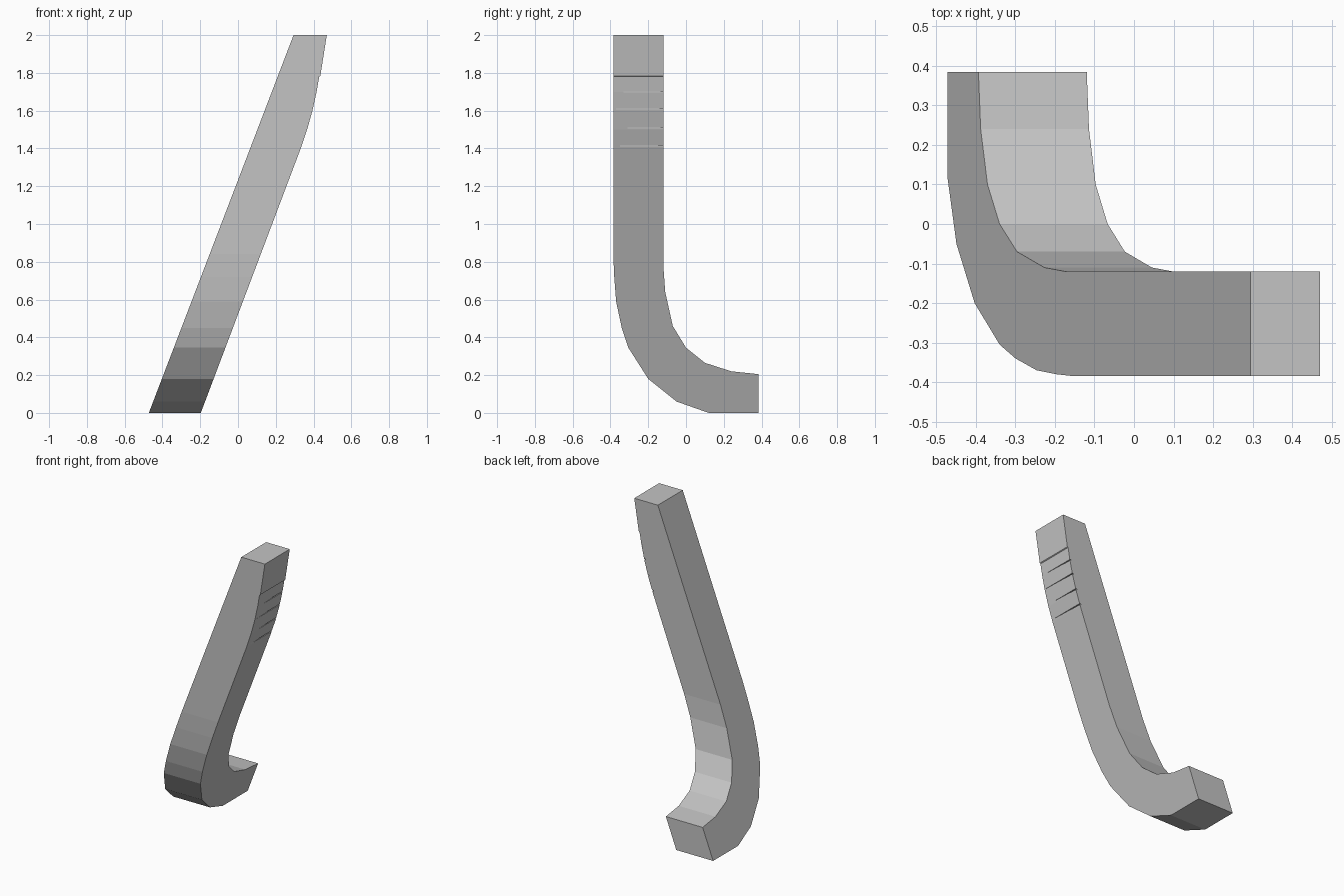
import bpy
import bmesh

cube = bpy.data.objects.get("Cube")
if cube:
    bpy.data.objects.remove(cube, do_unlink=True)

grey = bpy.data.materials.new("plain grey")
grey.use_nodes = True
colour = (0.55, 0.55, 0.55, 1)
grey.diffuse_color = colour
grey.node_tree.nodes["Principled BSDF"].inputs["Base Color"].default_value = colour

# Hooked outline in (y, z): outer bend from the top down, then the inner bend back up
OUTER = [(-0.385, 2), (-0.385, 0.84), (-0.38, 0.72), (-0.37, 0.59), (-0.34, 0.45),
         (-0.305, 0.345), (-0.2, 0.18), (-0.05, 0.06), (0.12, 0), (0.385, 0)]
INNER = [(0.385, 0.205), (0.24, 0.22), (0.1, 0.265), (0, 0.345), (-0.07, 0.46),
         (-0.11, 0.64), (-0.12, 0.78), (-0.12, 2)]

# Swelling of the bowed side, as (z, x), with a small lip near the top
BOW = [(0, -0.197), (1.4, 0.332), (1.5, 0.366), (1.6, 0.394), (1.7, 0.416),
       (1.78, 0.43), (1.784, 0.436), (2, 0.47)]


def straight_side(z):
    return -0.472 + 0.383 * z


def bowed_side(z):
    for (z0, x0), (z1, x1) in zip(BOW, BOW[1:]):
        if z <= z1:
            return x0 + (x1 - x0) * (z - z0) / (z1 - z0)
    return BOW[-1][1]


def finish(bm, name):
    bmesh.ops.recalc_face_normals(bm, faces=bm.faces[:])
    mesh = bpy.data.meshes.new(name)
    bm.to_mesh(mesh)
    bm.free()
    mesh.materials.append(grey)
    obj = bpy.data.objects.new(name, mesh)
    bpy.context.collection.objects.link(obj)
    return obj


def prism(bm, points, offset):
    face = bm.faces.new([bm.verts.new(p) for p in points])
    ext = bmesh.ops.extrude_face_region(bm, geom=[face])
    moved = [v for v in ext["geom"] if isinstance(v, bmesh.types.BMVert)]
    bmesh.ops.translate(bm, verts=moved, vec=offset)


# Leaning hooked bar
bm = bmesh.new()
prism(bm, [(0, y, z) for y, z in OUTER + INNER], (1, 0, 0))
for z, _ in BOW[1:-1]:
    bmesh.ops.bisect_plane(bm, geom=bm.verts[:] + bm.edges[:] + bm.faces[:],
                           plane_co=(0, 0, z), plane_no=(0, 0, 1), dist=0.0001)
for v in bm.verts:
    z = v.co.z
    v.co.x = bowed_side(z) if v.co.x > 0.5 else straight_side(z)
bar = finish(bm, "hooked_bar")

# Fine tapering nicks across the bowed side, deepest at the back edge
bm = bmesh.new()
for z, start in [(1.41, -0.35), (1.505, -0.31), (1.605, -0.37), (1.695, -0.33)]:
    x = bowed_side(z)
    prism(bm, [(x + 0.05, start, z), (x + 0.05, -0.1, z),
               (x - 0.008, -0.1, z), (x, start, z)], (0, 0, 0.006))
cutter = finish(bm, "nick_cutter")
cutter.hide_render = True

cut = bar.modifiers.new("nicks", "BOOLEAN")
cut.operation = "DIFFERENCE"
cut.solver = "EXACT"
cut.object = cutter
bpy.context.view_layer.objects.active = bar
bar.select_set(True)
bpy.ops.object.modifier_apply(modifier=cut.name)
bpy.data.objects.remove(cutter, do_unlink=True)
